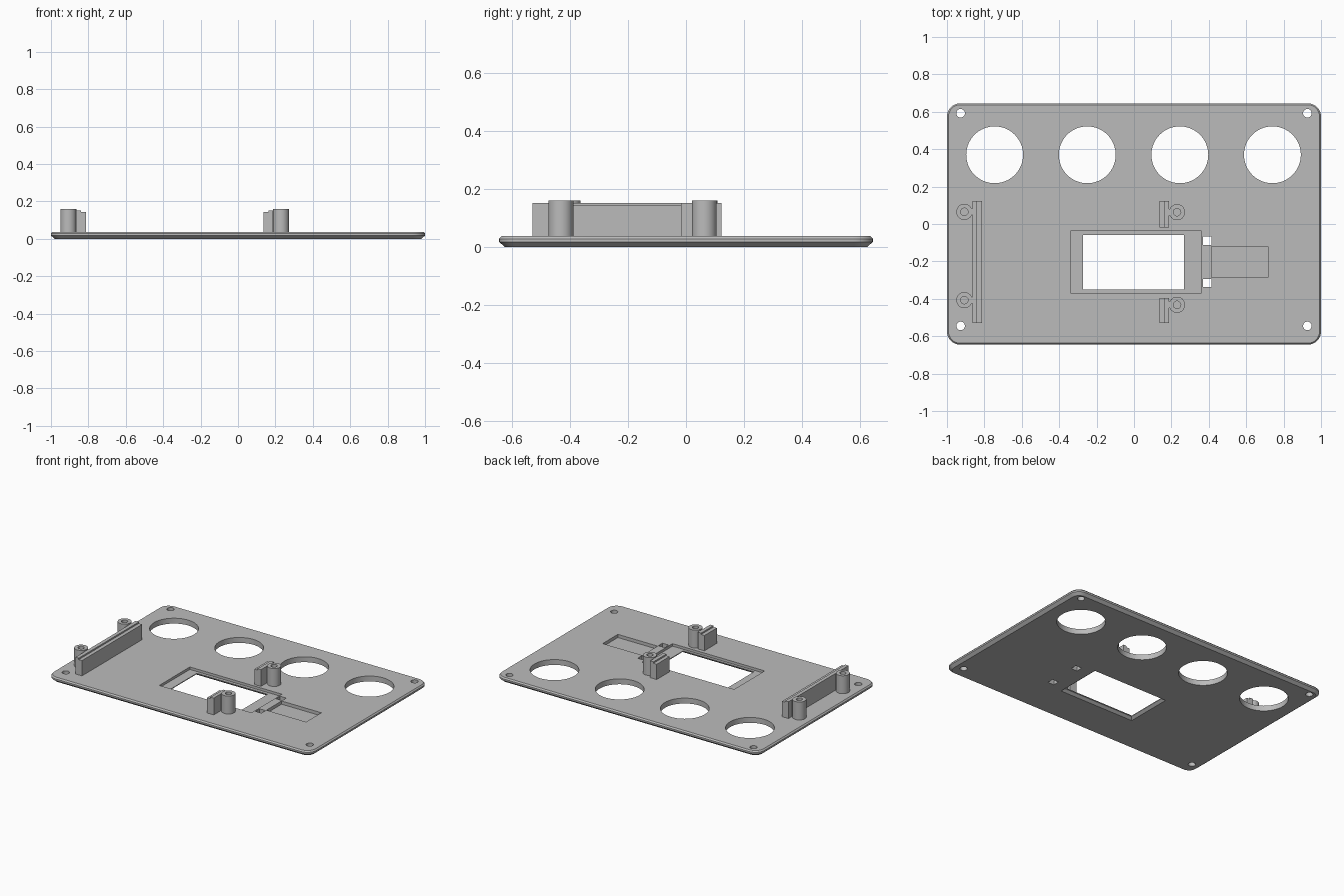
import bpy, bmesh, math
from mathutils import Vector

if "Cube" in bpy.data.objects:
    bpy.data.objects.remove(bpy.data.objects["Cube"], do_unlink=True)

grey = bpy.data.materials.new("plain grey")
grey.use_nodes = True
grey.diffuse_color = (0.5, 0.5, 0.5, 1)
grey.node_tree.nodes["Principled BSDF"].inputs["Base Color"].default_value = (0.5, 0.5, 0.5, 1)

TOP = 0.037


def loft(name, rings):
    """Closed solid through rings of equal length."""
    bm = bmesh.new()
    loops = [[bm.verts.new(p) for p in ring] for ring in rings]
    n = len(loops[0])
    bm.faces.new(loops[0][::-1])
    bm.faces.new(loops[-1])
    for a, b in zip(loops, loops[1:]):
        for i in range(n):
            j = (i + 1) % n
            bm.faces.new((a[i], a[j], b[j], b[i]))
    bmesh.ops.recalc_face_normals(bm, faces=bm.faces)
    mesh = bpy.data.meshes.new(name)
    bm.to_mesh(mesh)
    bm.free()
    mesh.materials.append(grey)
    obj = bpy.data.objects.new(name, mesh)
    bpy.context.collection.objects.link(obj)
    return obj


def rect(x0, x1, y0, y1, z, grow=0):
    x0, x1, y0, y1 = x0 - grow, x1 + grow, y0 - grow, y1 + grow
    return [(x0, y0, z), (x1, y0, z), (x1, y1, z), (x0, y1, z)]


def circle(x, y, r, z, n=32):
    return [(x + r * math.cos(2 * math.pi * i / n), y + r * math.sin(2 * math.pi * i / n), z)
            for i in range(n)]


def rounded(hx, hy, r, inset, z, steps=8):
    pts = []
    for q, (sx, sy) in enumerate([(1, 1), (-1, 1), (-1, -1), (1, -1)]):
        for i in range(steps + 1):
            a = math.pi / 2 * (q + i / steps)
            pts.append((sx * (hx - r) + (r - inset) * math.cos(a),
                        sy * (hy - r) + (r - inset) * math.sin(a), z))
    return pts


def box(name, x0, x1, y0, y1, z0, z1):
    return loft(name, [rect(x0, x1, y0, y1, z0), rect(x0, x1, y0, y1, z1)])


def tube(name, x, y, r, z0, z1, n=32):
    return loft(name, [circle(x, y, r, z0, n), circle(x, y, r, z1, n)])


def cut(target, cutter):
    cutter.hide_render = True
    mod = target.modifiers.new("cut", "BOOLEAN")
    mod.object = cutter
    mod.solver = "EXACT"
    bpy.context.view_layer.objects.active = target
    bpy.ops.object.modifier_apply(modifier=mod.name)
    bpy.data.objects.remove(cutter, do_unlink=True)


def smooth(obj):
    bpy.ops.object.select_all(action="DESELECT")
    obj.select_set(True)
    bpy.context.view_layer.objects.active = obj
    bpy.ops.object.shade_smooth_by_angle(angle=math.radians(25))


# Plate with softened rim
panel = loft("panel", [rounded(1, 0.645, 0.07, i, z) for i, z in
                       [(0.02, 0), (0.0, 0.017), (0.0, 0.028), (0.008, TOP)]])

# Round openings and corner screw holes
for x in (-0.745, -0.25, 0.245, 0.74):
    cut(panel, tube("cutter", x, 0.37, 0.152, -0.1, 0.1, 64))
for x in (-0.927, 0.927):
    for y in (0.592, -0.545):
        cut(panel, tube("cutter", x, y, 0.023, -0.1, 0.1, 24))

# Screen recess, and window flaring out towards the underside
cut(panel, box("cutter", -0.34, 0.36, -0.368, -0.037, 0.02, 0.1))
window = (-0.272, 0.266, -0.35, -0.058)
cut(panel, loft("cutter", [rect(*window, -0.01, 0.03), rect(*window, 0.015), rect(*window, 0.1)]))

# Cable recess and tie slots
cut(panel, box("cutter", 0.415, 0.717, -0.285, -0.12, 0.015, 0.1))
for y in (-0.113, -0.338):
    cut(panel, box("cutter", 0.368, 0.415, y, y + 0.045, -0.1, 0.1))
smooth(panel)

# Stepped rails, open side facing the space between them
z0 = TOP - 0.005


def rail(name, x_outer, side, y0, y1):
    profile = [(0, z0), (0.05, z0), (0.05, 0.142), (0.025, 0.142), (0.025, 0.152), (0, 0.152)]
    return loft(name, [[(x_outer + side * u, y, z) for u, z in profile] for y in (y0, y1)])


rail("long_rail", -0.864, 1, -0.53, 0.122)
rail("back_short_rail", 0.187, -1, -0.018, 0.122)
rail("front_short_rail", 0.187, -1, -0.53, -0.395)

# Hollow screw posts with a neck joining each to its rail
for name, x, y, side in [("back_right", -0.907, 0.065, 1), ("front_right", -0.907, -0.407, 1),
                         ("back_left", 0.23, 0.063, -1), ("front_left", 0.23, -0.432, -1)]:
    post = tube(name + "_post", x, y, 0.043, z0, 0.16)
    cut(post, tube("cutter", x, y, 0.02, TOP, 0.3, 24))
    smooth(post)
    ends = sorted((x + side * 0.035, x + side * 0.048))
    box(name + "_neck", *ends, y - 0.018, y + 0.018, z0, 0.152)
